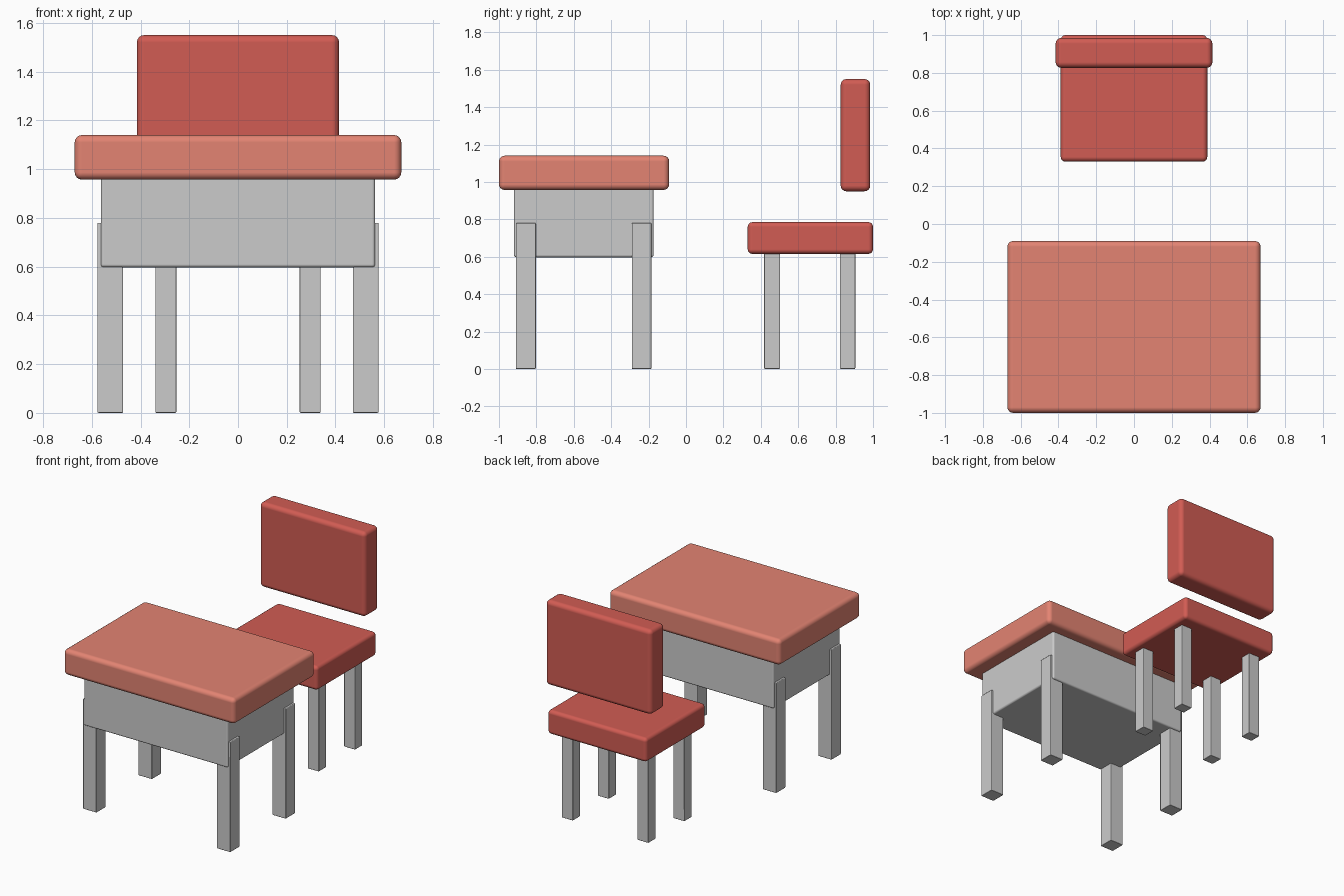
import bpy

if "Cube" in bpy.data.objects:
    bpy.data.objects.remove(bpy.data.objects["Cube"])


def material(name, rgb):
    mat = bpy.data.materials.new(name)
    mat.diffuse_color = (*rgb, 1)
    mat.use_nodes = True
    mat.node_tree.nodes["Principled BSDF"].inputs["Base Color"].default_value = mat.diffuse_color
    return mat


def box(name, x, y, z, bevel, mat=None, segments=4):
    """Rounded box from (min, max) ranges on each axis."""
    ranges = (x, y, z)
    bpy.ops.mesh.primitive_cube_add(size=1, location=[(a + b) / 2 for a, b in ranges])
    obj = bpy.context.object
    obj.name = obj.data.name = name
    obj.scale = [b - a for a, b in ranges]
    bpy.ops.object.transform_apply(location=False, rotation=False, scale=True)
    bpy.ops.object.shade_smooth()
    mod = obj.modifiers.new("rounded_edges", 'BEVEL')
    mod.width = bevel
    mod.segments = segments
    mod.harden_normals = True
    if mat:
        obj.data.materials.append(mat)
    return obj


def legs(prefix, cx, width, y_ranges, top):
    """Four legs: a left and right one for each front/back y range."""
    for row, y in zip(("front", "back"), y_ranges):
        for side, s in (("left", -1), ("right", 1)):
            x = s * cx
            box(f"{prefix}_{row}_{side}_leg", (x - width / 2, x + width / 2),
                y, (0, top), 0.005, segments=2)


coral = material("coral", (0.77, 0.23, 0.17))
red = material("red", (0.64, 0.107, 0.087))

# Desk: slab top, storage body, legs standing slightly proud of the sides
box("desk_top", (-0.67, 0.67), (-1.0, -0.09), (0.957, 1.14), 0.03, coral)
box("desk_body", (-0.563, 0.563), (-0.92, -0.173), (0.597, 0.985), 0.013)
legs("desk", 0.524, 0.106, ((-0.91, -0.803), (-0.29, -0.185)), 0.78)

# Chair: seat, separate floating backrest, legs
box("chair_seat", (-0.388, 0.388), (0.33, 1.0), (0.615, 0.785), 0.025, red)
box("chair_backrest", (-0.415, 0.415), (0.827, 0.985), (0.95, 1.55), 0.03, red)
legs("chair", 0.296, 0.087, ((0.418, 0.503), (0.823, 0.905)), 0.65)
